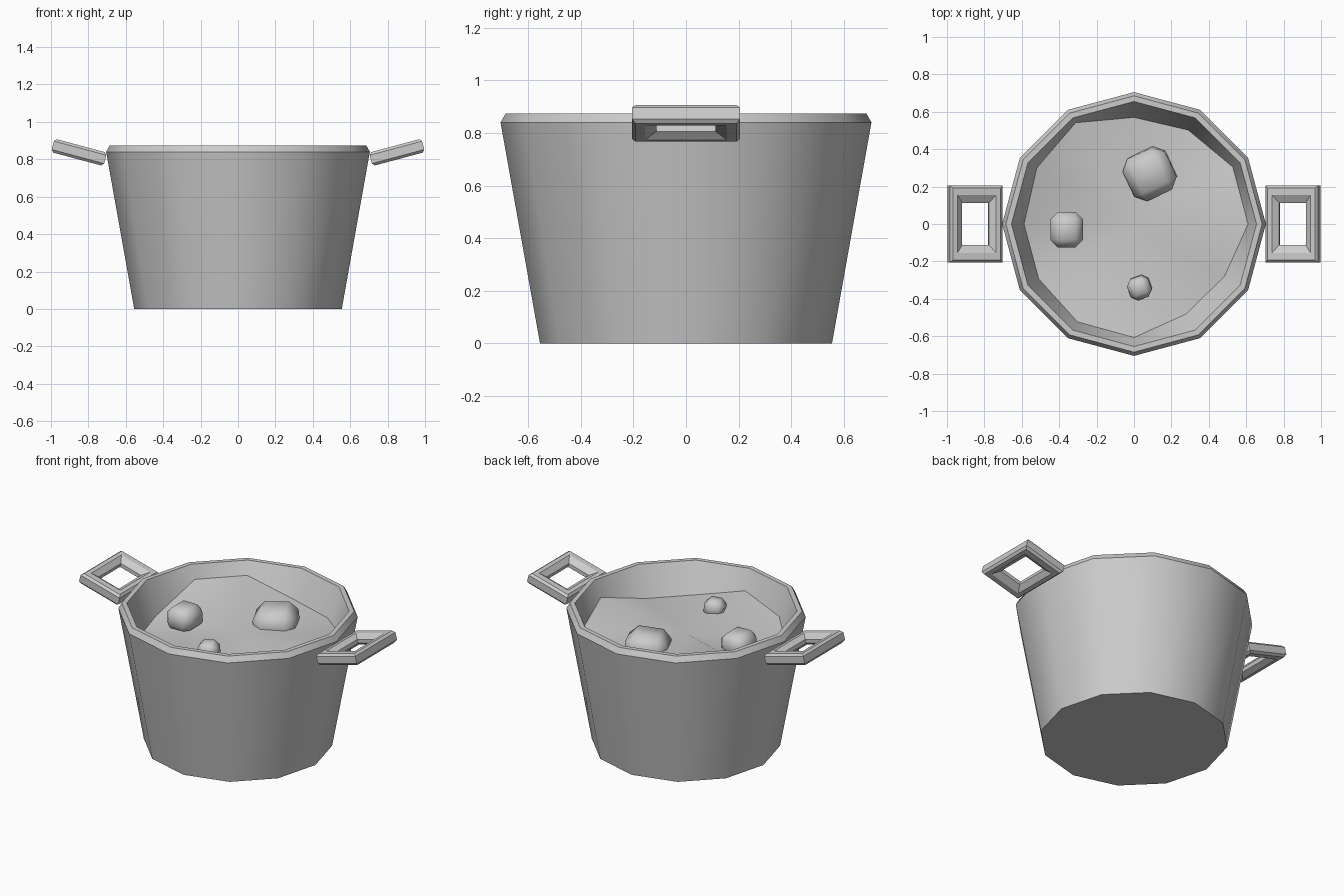
import bpy, math
from mathutils import Matrix, Vector

if "Cube" in bpy.data.objects:
    bpy.data.objects.remove(bpy.data.objects["Cube"])

SIDES = 12


def make_object(name, verts, faces, angle=35):
    mesh = bpy.data.meshes.new(name)
    mesh.from_pydata(verts, [], faces)
    obj = bpy.data.objects.new(name, mesh)
    bpy.context.collection.objects.link(obj)
    bpy.ops.object.select_all(action='DESELECT')
    obj.select_set(True)
    bpy.context.view_layer.objects.active = obj
    bpy.ops.object.mode_set(mode='EDIT')
    bpy.ops.mesh.select_all(action='SELECT')
    bpy.ops.mesh.normals_make_consistent(inside=False)
    bpy.ops.object.mode_set(mode='OBJECT')
    bpy.ops.object.shade_smooth_by_angle(angle=math.radians(angle))
    return obj


def bridge(rings, n, closed=False):
    """Quads joining consecutive rings of n vertices."""
    faces = []
    for r in range(rings if closed else rings - 1):
        a, b = r * n, ((r + 1) % rings) * n
        for i in range(n):
            j = (i + 1) % n
            faces.append((a + i, a + j, b + j, b + i))
    return faces


def ring_point(i, r, z):
    t = 2 * math.pi * i / SIDES
    return Vector((r * math.cos(t), r * math.sin(t), z))


# Pot wall and rim, closed below, with the uneven stew surface inside
profile = [(0.555, 0), (0.705, 0.84), (0.685, 0.875), (0.655, 0.875)]
stew_edge = [(0.61, 0.774), (0.61, 0.705), (0.58, 0.69), (0.57, 0.707),
             (0.625, 0.79), (0.60, 0.80), (0.588, 0.66), (0.588, 0.65),
             (0.604, 0.694), (0.607, 0.748), (0.556, 0.695), (0.559, 0.694)]
verts = [ring_point(i, r, z) for r, z in profile for i in range(SIDES)]
verts += [ring_point(i, r, z) for i, (r, z) in enumerate(stew_edge)]
faces = bridge(len(profile) + 1, SIDES)
faces.append(tuple(range(SIDES)))
first = len(profile) * SIDES
verts.append(Vector((0, 0, 0.705)))
faces += [(first + i, first + (i + 1) % SIDES, len(verts) - 1) for i in range(SIDES)]
make_object("stew_pot", verts, faces)

# Tilted rectangular handles with chamfered openings
section = [(0.145, 0.205, -0.023), (0.145, 0.205, 0.023),
           (0.132, 0.192, 0.037), (0.107, 0.155, 0.037),
           (0.074, 0.113, 0.012), (0.074, 0.113, -0.012),
           (0.107, 0.155, -0.037), (0.132, 0.192, -0.037)]
for side, turn in (("right", 0), ("left", math.pi)):
    place = (Matrix.Rotation(turn, 4, 'Z') @ Matrix.Translation((0.85, 0, 0.837))
             @ Matrix.Rotation(math.radians(-15), 4, 'Y'))
    verts = [place @ Vector((sx * x, sy * y, z)) for x, y, z in section
             for sx, sy in ((1, 1), (-1, 1), (-1, -1), (1, -1))]
    make_object(side + "_handle", verts, bridge(len(section), 4, True), 30)

# Rounded food chunks floating in the stew
chunks = [("large_chunk", (0.085, 0.27, 0.70), (0.25, 0.25, 0.19), 25),
          ("medium_chunk", (-0.36, -0.03, 0.725), (0.175, 0.19, 0.15), 0),
          ("small_chunk", (0.03, -0.34, 0.735), (0.12, 0.12, 0.11), 20)]
for name, loc, size, turn in chunks:
    bpy.ops.mesh.primitive_cube_add(size=1, location=loc,
                                    rotation=(0.08, -0.08, math.radians(turn)) if turn else (0, 0, 0))
    chunk = bpy.context.object
    chunk.name = name
    chunk.scale = size
    bpy.ops.object.transform_apply(location=False, rotation=False, scale=True)
    bevel = chunk.modifiers.new("rounding", 'BEVEL')
    bevel.width = min(size) * 0.27
    bevel.segments = 1
    bpy.ops.object.modifier_apply(modifier=bevel.name)
    bpy.ops.object.shade_smooth_by_angle(angle=math.radians(60))
